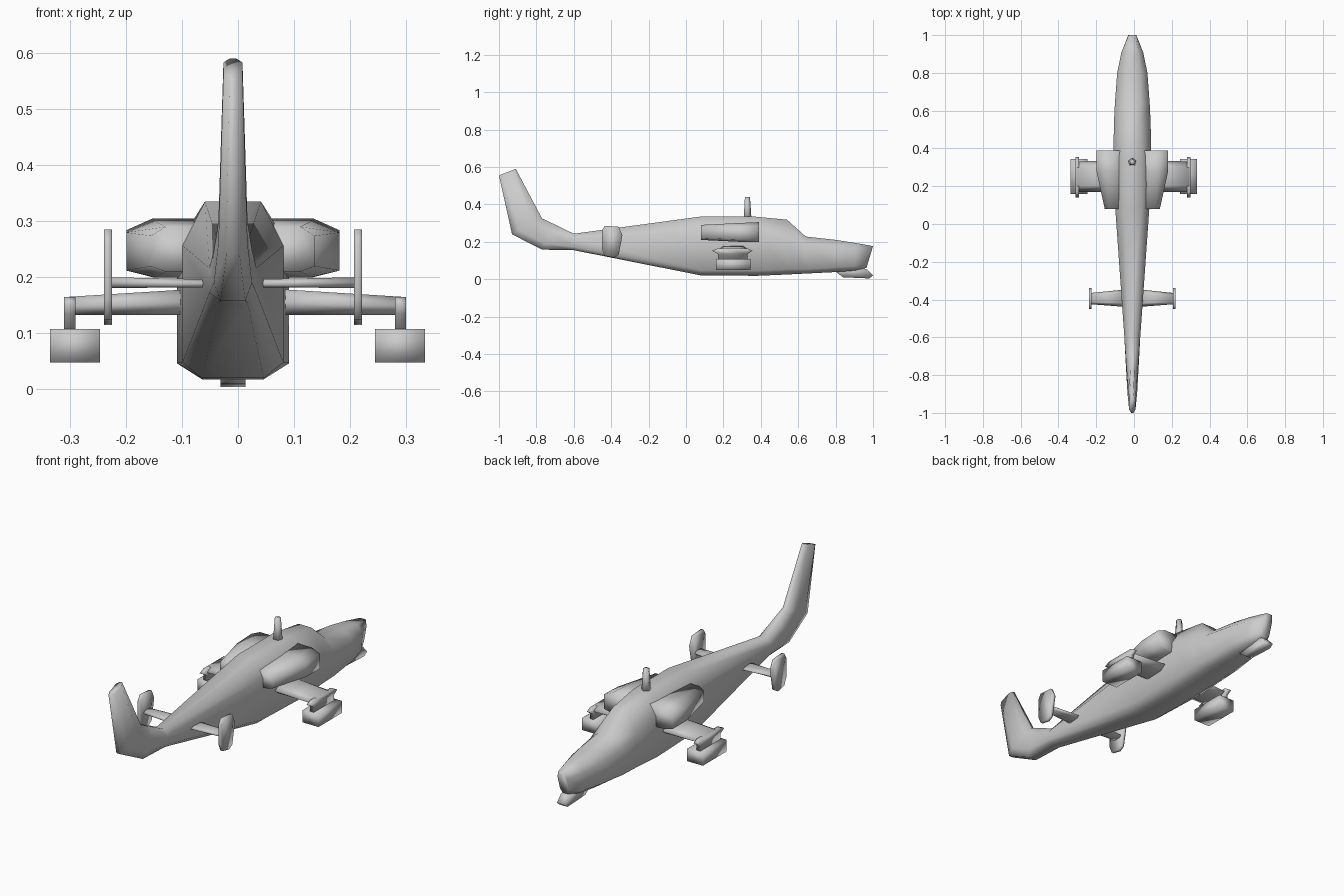
import bpy
import bmesh

if "Cube" in bpy.data.objects:
    bpy.data.objects.remove(bpy.data.objects["Cube"])

GREY = (0.6, 0.6, 0.6, 1)
paint = bpy.data.materials.new("matte grey")
paint.use_nodes = True
paint.diffuse_color = GREY
paint.node_tree.nodes["Principled BSDF"].inputs["Base Color"].default_value = GREY
CENTRE = -0.009


def loft(name, rings, centre=CENTRE, mirror=True):
    """Skin a row of equal rings and cap the ends."""
    bm = bmesh.new()
    rows = [[bm.verts.new(p) for p in ring] for ring in rings]
    n = len(rows[0])
    for a, b in zip(rows, rows[1:]):
        for i in range(n):
            j = (i + 1) % n
            bm.faces.new((a[i], a[j], b[j], b[i]))
    bm.faces.new(rows[0])
    bm.faces.new(rows[-1])
    bmesh.ops.recalc_face_normals(bm, faces=bm.faces)
    mesh = bpy.data.meshes.new(name)
    bm.to_mesh(mesh)
    bm.free()
    mesh.materials.append(paint)
    mesh.shade_smooth()
    obj = bpy.data.objects.new(name, mesh)
    bpy.context.collection.objects.link(obj)
    obj.location.x = centre
    if mirror:
        mod = obj.modifiers.new("Mirror", "MIRROR")
        mod.use_mirror_merge = False
    return obj


def plate(name, x0, x1, outline, **kw):
    """Extrude a side outline (y, z) from x0 to x1."""
    return loft(name, [[(x, y, z) for y, z in outline] for x in (x0, x1)], **kw)


def box(y0, y1, z0, z1):
    return [(y0, z0), (y1, z0), (y1, z1), (y0, z1)]


def section(top, bottom, wt, w, wb, up, low):
    """Eight-sided hull ring between a top and a bottom point (y, z)."""
    half = [(wt, 1), (w, up), (w, low), (wb, 0)]
    pts = half + [(-x, t) for x, t in reversed(half)]
    return [(x, bottom[0] + (top[0] - bottom[0]) * t,
             bottom[1] + (top[1] - bottom[1]) * t) for x, t in pts]


# Hull, from fin tip to nose
loft("fuselage", [
    section((-.91, .59), (-1, .555), .006, .017, .006, .8, .2),
    section((-.77, .325), (-.93, .24), .012, .026, .012, .7, .25),
    section((-.69, .287), (-.77, .158), .016, .034, .022, .7, .25),
    section((-.6, .243), (-.6, .155), .02, .042, .026, .7, .2),
    section((.08, .335), (.08, .02), .05, .09, .055, .75, .09),
    section((.36, .335), (.38, .018), .05, .1, .055, .75, .09),
    section((.54, .318), (.54, .025), .035, .097, .055, .65, .1),
    section((.64, .228), (.64, .03), .045, .092, .055, .78, .12),
    section((.8, .21), (.8, .038), .04, .08, .045, .75, .15),
    section((.91, .193), (.9, .046), .03, .058, .035, .75, .15),
    section((1, .177), (.965, .06), .016, .025, .016, .75, .2),
], mirror=False)

# Sensor under the nose
plate("chin_sensor", -.022, .022,
      [(.8, .04), (.84, .01), (.98, .004), (1, .02), (.97, .052), (.9, .07)],
      mirror=False)


# Engine pods beside the rotor mast
def engine_ring(y, outer, shoulder, z0, z1):
    cut = (z1 - z0) * .2
    return [(.04, y, z1), (shoulder, y, z1), (outer, y, z1 - cut),
            (outer, y, z0 + cut * .6), (shoulder, y, z0), (.04, y, z0)]


loft("engine_pod", [
    engine_ring(.08, .146, .12, .21, .29),
    engine_ring(.28, .19, .14, .2, .3),
    engine_ring(.39, .19, .143, .2, .305),
])

# Rotor mast
bpy.ops.mesh.primitive_cone_add(vertices=5, radius1=.024, radius2=.015, depth=.13,
                                location=(CENTRE, .327, .375))
mast = bpy.context.object
mast.name = "rotor_mast"
mast.data.materials.append(paint)
mast.data.shade_smooth()


# Stub wings, tip pylons and stores
def wing_ring(x, y0, y1, z0, z1):
    mid, c = (z0 + z1) / 2, (y1 - y0) * .2
    return [(x, y0, mid), (x, y0 + c, z0), (x, y1 - c, z0),
            (x, y1, mid), (x, y1 - c, z1), (x, y0 + c, z1)]


loft("stub_wing", [wing_ring(.06, .17, .34, .133, .18),
                   wing_ring(.3, .17, .33, .133, .165)], centre=-.005)
plate("wing_pylon", .285, .305,
      [(.17, .108), (.17, .135), (.14, .152), (.17, .165),
       (.33, .165), (.355, .152), (.33, .135), (.33, .108)], centre=-.005)
plate("weapon_store", .245, .334, box(.16, .345, .048, .108), centre=-.001)

# Tailplane with end plates
loft("tailplane", [wing_ring(.02, -.44, -.345, .182, .196),
                   wing_ring(.218, -.425, -.365, .181, .2)])
plate("tail_endplate", .216, .23,
      [(-.435, .285), (-.36, .28), (-.34, .235), (-.36, .13),
       (-.385, .115), (-.435, .125), (-.45, .16), (-.45, .26)])
